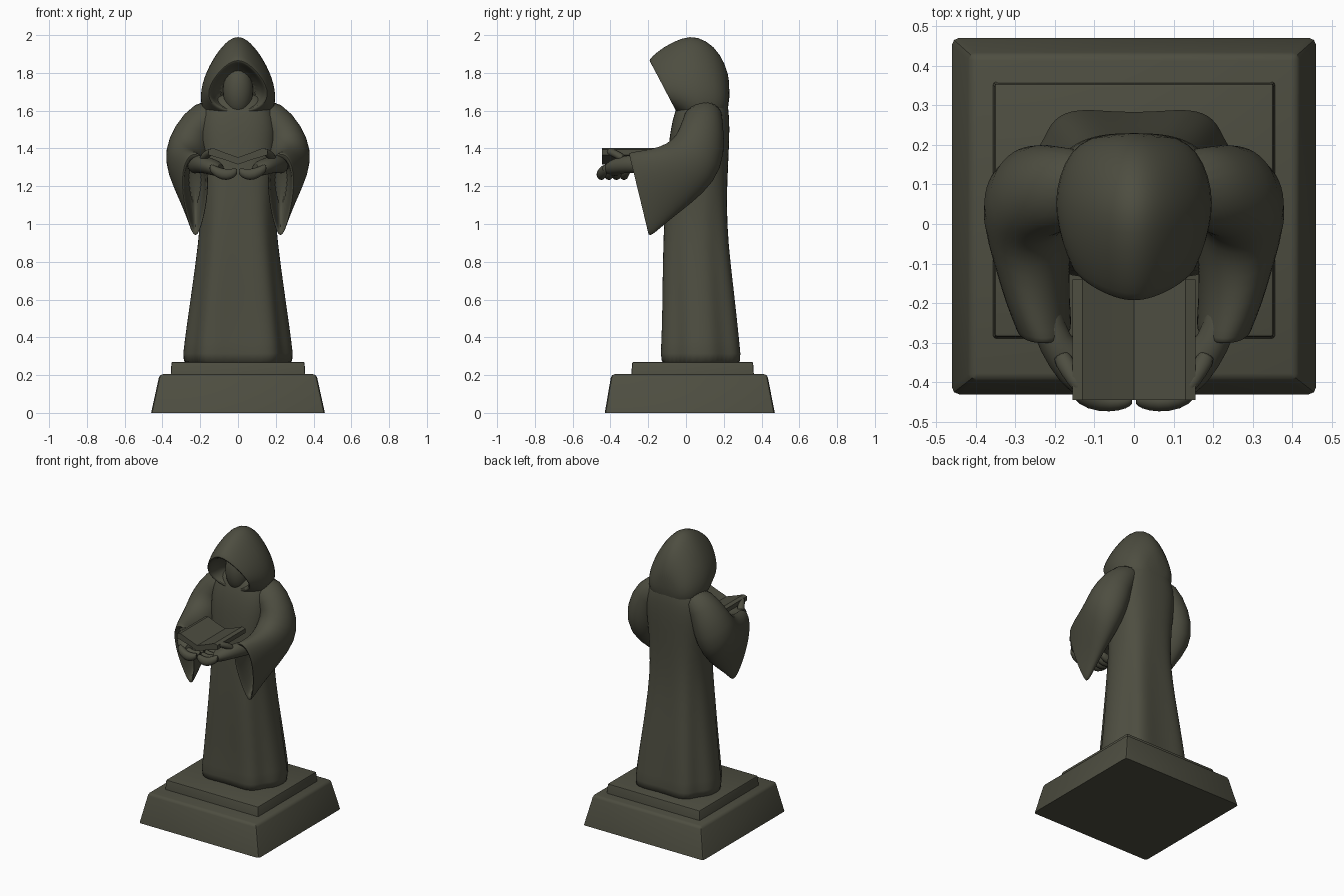
import bpy, bmesh, math
from mathutils import Vector

if "Cube" in bpy.data.objects:
    bpy.data.objects.remove(bpy.data.objects["Cube"])

stone = bpy.data.materials.new("dark olive stone")
stone.diffuse_color = (0.075, 0.075, 0.052, 1)
stone.use_nodes = True
stone.node_tree.nodes["Principled BSDF"].inputs["Base Color"].default_value = stone.diffuse_color
N = 24


def finish(bm, name, subsurf=0, angle=40):
    bmesh.ops.recalc_face_normals(bm, faces=bm.faces)
    mesh = bpy.data.meshes.new(name)
    bm.to_mesh(mesh)
    bm.free()
    ob = bpy.data.objects.new(name, mesh)
    bpy.context.collection.objects.link(ob)
    mesh.materials.append(stone)
    if subsurf:
        m = ob.modifiers.new("smooth", 'SUBSURF')
        m.levels = m.render_levels = subsurf
    bpy.ops.object.select_all(action='DESELECT')
    ob.select_set(True)
    bpy.context.view_layer.objects.active = ob
    bpy.ops.object.shade_smooth_by_angle(angle=math.radians(angle))
    return ob


def loft(name, rings, subsurf=1, angle=60):
    bm = bmesh.new()
    rows = [[bm.verts.new(p) for p in r] for r in rings]
    n = len(rows[0])
    for a, b in zip(rows, rows[1:]):
        for i in range(n):
            bm.faces.new((a[i], a[(i + 1) % n], b[(i + 1) % n], b[i]))
    bm.faces.new(rows[0])
    bm.faces.new(rows[-1])
    return finish(bm, name, subsurf, angle)


def ring(top, bottom, wide, taper=0.0):
    """Oval between two points; positive taper narrows the top end."""
    t, b, w = Vector(top), Vector(bottom), Vector(wide)
    c, h = (t + b) / 2, (t - b) / 2
    out = []
    for i in range(N):
        a = 2 * math.pi * i / N
        out.append(c + h * math.cos(a) + w * math.sin(a) * (1 - taper * math.cos(a)))
    return out


def inset(r, scale, shift):
    c = sum(r, Vector()) / len(r)
    return [c + (p - c) * scale + Vector(shift) for p in r]


def block(name, lo, hi, bevel):
    """Tapered slab; lo and hi are (half width, y0, y1, z)."""
    bm = bmesh.new()
    rows = [[bm.verts.new(p) for p in ((-x, y0, z), (x, y0, z), (x, y1, z), (-x, y1, z))]
            for x, y0, y1, z in (lo, hi)]
    for i in range(4):
        j = (i + 1) % 4
        bm.faces.new((rows[0][i], rows[0][j], rows[1][j], rows[1][i]))
    bm.faces.new(rows[0])
    bm.faces.new(rows[1])
    edges = [e for e in bm.edges if max(v.co.z for v in e.verts) > lo[3] + 0.01]
    bmesh.ops.bevel(bm, geom=edges, offset=bevel, segments=2, profile=0.5, affect='EDGES')
    return finish(bm, name)


# Plinth
block("plinth", (0.46, -0.43, 0.47, 0), (0.415, -0.395, 0.43, 0.205), 0.018)
block("plinth_step", (0.357, -0.29, 0.36, 0.19), (0.352, -0.285, 0.355, 0.27), 0.008)

# Robe with folds that fade out upward: z, half width, front y, back y, fold depth
robe = []
for z, w, y0, y1, f in ((0.24, .285, -.14, .30, .05), (0.30, .28, -.14, .295, .05),
                        (0.45, .262, -.132, .28, .05), (0.65, .236, -.13, .258, .04),
                        (0.90, .205, -.125, .228, .03), (1.10, .19, -.115, .217, .015),
                        (1.30, .195, -.10, .222, 0), (1.45, .21, -.09, .23, 0),
                        (1.56, .205, -.07, .23, 0), (1.65, .165, -.04, .22, 0),
                        (1.70, .11, 0, .19, 0)):
    row = []
    for i in range(48):
        a = 2 * math.pi * i / 48
        s, c = math.sin(a), math.cos(a)
        k = 1 - f * math.cos(6 * a)
        px = math.copysign(abs(s) ** 0.75, s)
        py = math.copysign(abs(c) ** 0.75, c)
        row.append(Vector((w * k * px, (y0 + y1) / 2 - (y1 - y0) / 2 * k * py, z)))
    robe.append(row)
loft("robe", robe)

# Pointed hood, hollow at the front
hood = [ring((0, ty, tz), (0, by, bz), (w, 0, 0), 0.35) for ty, tz, by, bz, w in (
    (-.197, 1.865, -.05, 1.59, .15), (-.185, 1.885, -.04, 1.58, .155),
    (-.12, 1.94, 0, 1.55, .175), (-.02, 1.99, .05, 1.50, .19), (.06, 1.998, .10, 1.48, .19),
    (.15, 1.945, .16, 1.50, .17), (.21, 1.85, .20, 1.54, .135), (.235, 1.74, .225, 1.60, .08))]
hood = [inset(hood[0], 0.72, (0, 0.14, 0.0)), inset(hood[0], 0.84, (0, 0.04, 0)),
        inset(hood[0], 0.92, (0, 0.005, 0))] + hood
loft("hood", hood)

# Shadowed face
bm = bmesh.new()
bmesh.ops.create_uvsphere(bm, u_segments=24, v_segments=16, radius=1)
for v in bm.verts:
    v.co = Vector((v.co.x * .08, v.co.y * .08 + .0, v.co.z * .14 + 1.71))
finish(bm, "face", 0, 60)

# Open book: shallow V of pages
bm = bmesh.new()
prof = [(-.155, 1.395), (-.13, 1.402), (-.07, 1.378), (0, 1.353), (.07, 1.378), (.13, 1.402),
        (.155, 1.395), (.155, 1.365), (.07, 1.34), (0, 1.315), (-.07, 1.34), (-.155, 1.365)]
face = bm.faces.new([bm.verts.new((x, -.445, z)) for x, z in prof])
ext = bmesh.ops.extrude_face_region(bm, geom=[face])
bmesh.ops.translate(bm, vec=(0, .305, 0), verts=[g for g in ext['geom'] if isinstance(g, bmesh.types.BMVert)])
finish(bm, "open_book", 0, 30)


def tube(name, pts):
    """Flattened limb through (x, y, z, half width, half height)."""
    rings = []
    for i, p in enumerate(pts):
        a, b = pts[max(i - 1, 0)], pts[min(i + 1, len(pts) - 1)]
        d = Vector((b[0] - a[0], b[1] - a[1], 0)).normalized()
        c = Vector(p[:3])
        h = Vector((0, 0, p[4]))
        rings.append(ring(c + h, c - h, Vector((-d.y, d.x, 0)) * p[3]))
    return loft(name, rings)


for s, side in ((1, "right"), (-1, "left")):
    # Wide hanging sleeve: front/top point, back/bottom point, outward half width
    sleeve = [ring((s * f[0], f[1], f[2]), (s * k[0], k[1], k[2]), (s * w[0], w[1], w[2]), t)
              for f, k, w, t in (
        ((.09, 0, 1.61), (.09, .19, 1.63), (.07, 0, .06), 0),
        ((.21, -.02, 1.54), (.21, .195, 1.54), (.085, 0, .05), 0),
        ((.265, -.05, 1.47), (.255, .21, 1.37), (.115, 0, .02), 0),
        ((.28, -.10, 1.425), (.26, .155, 1.22), (.117, .02, 0), 0),
        ((.27, -.17, 1.40), (.25, .02, 1.10), (.097, .02, 0), -.1),
        ((.25, -.25, 1.388), (.235, -.10, 1.01), (.08, .01, 0), -.25),
        ((.23, -.295, 1.38), (.225, -.175, .94), (.068, 0, 0), -.35),
        ((.23, -.305, 1.375), (.225, -.20, .935), (.064, 0, 0), -.35))]
    end = sleeve[-1]
    sleeve += [inset(end, .86, (0, .005, 0)), inset(end, .78, (0, .06, .02)),
               inset(end, .55, (0, .13, .06))]
    loft(side + "_sleeve", sleeve)
    # Forearm and palm under the book
    tube(side + "_hand", [(s * .24, -.17, 1.31, .045, .05), (s * .215, -.27, 1.32, .042, .048),
                          (s * .18, -.335, 1.315, .045, .045), (s * .13, -.375, 1.30, .065, .045),
                          (s * .08, -.39, 1.285, .06, .035)])
    # Fingers cupped toward the middle
    for i in range(4):
        y = -.45 + i * .04
        tube("%s_finger_%d" % (side, i + 1), [
            (s * .15, y + .03, 1.30, .022, .024), (s * .11, y + .005, 1.272, .026, .03),
            (s * .06, y, 1.258, .026, .03), (s * .02, y + .005, 1.27, .022, .025),
            (s * .004, y + .01, 1.28, .012, .014)])
    # Thumb resting on the book edge
    tube(side + "_thumb", [(s * .19, -.32, 1.34, .025, .025), (s * .165, -.37, 1.37, .022, .022),
                           (s * .14, -.41, 1.385, .018, .018), (s * .13, -.43, 1.385, .008, .008)])
